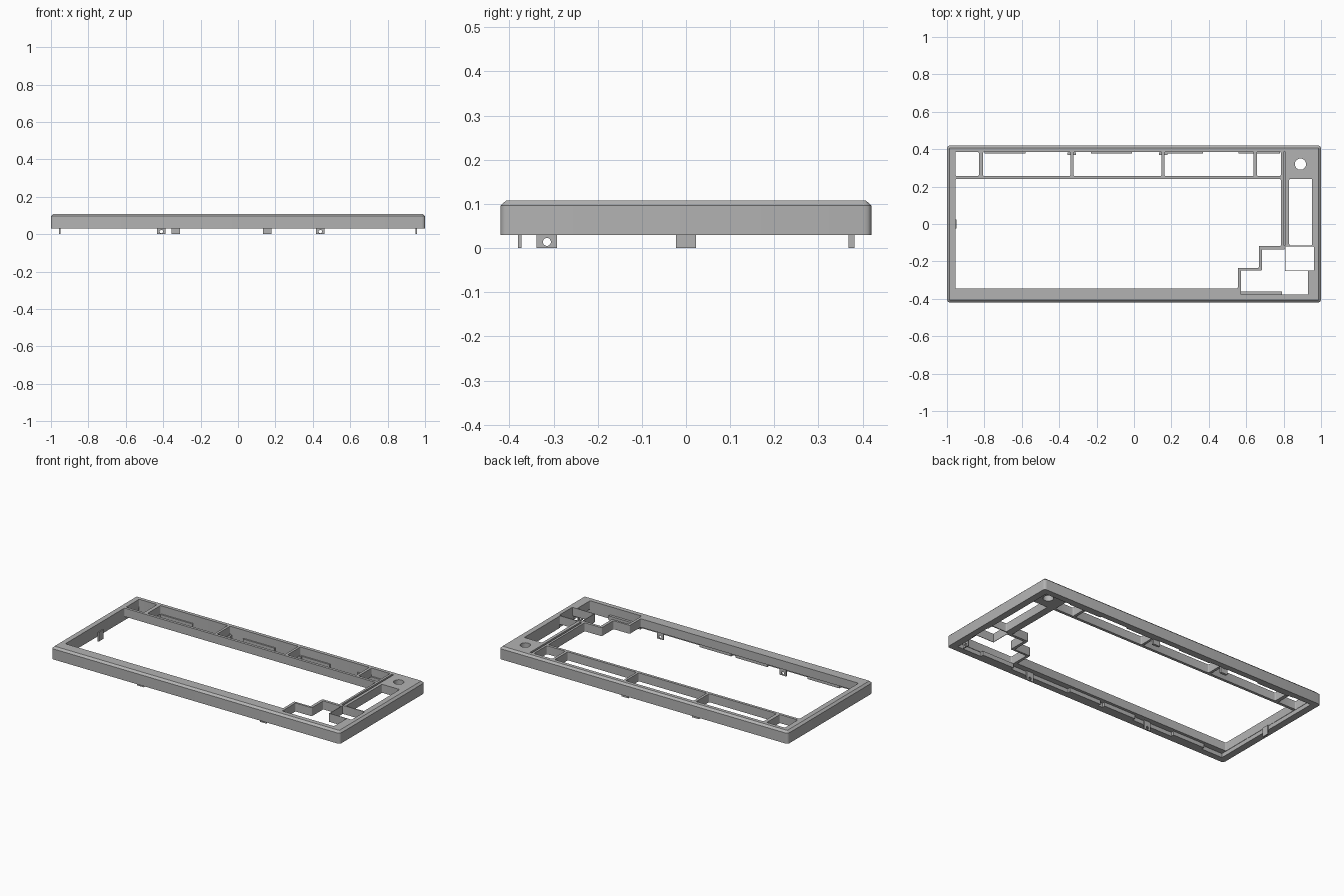
import bpy, bmesh
from mathutils import Vector

cube = bpy.data.objects.get("Cube")
if cube:
    bpy.data.objects.remove(cube, do_unlink=True)

grey = bpy.data.materials.new("case_grey")
grey.use_nodes = True
grey.diffuse_color = (0.45, 0.45, 0.45, 1)
grey.node_tree.nodes["Principled BSDF"].inputs["Base Color"].default_value = (0.45, 0.45, 0.45, 1)

BASE, SHOULDER, TOP, UNDER = 0.03, 0.096, 0.108, 0.055


def rect(x0, x1, y0, y1):
    return [(x0, y0), (x1, y0), (x1, y1), (x0, y1)]


def fillet(points, r, steps=3):
    """Round every corner of a 2D outline."""
    if r == 0:
        return points
    out = []
    for i, p in enumerate(points):
        p = Vector(p)
        a = p + (Vector(points[i - 1]) - p).normalized() * r
        b = p + (Vector(points[(i + 1) % len(points)]) - p).normalized() * r
        for k in range(steps + 1):
            t = k / steps
            out.append(a * (1 - t) ** 2 + p * 2 * t * (1 - t) + b * t * t)
    return out


def prism(name, outline, z0, z1, r=0.0, chamfer=None):
    """Extrude an outline upward, optionally with a chamfered top."""
    bm = bmesh.new()
    face = bm.faces.new([bm.verts.new((p[0], p[1], z0)) for p in fillet(outline, r)])
    ext = bmesh.ops.extrude_face_region(bm, geom=[face])["geom"]
    bmesh.ops.translate(bm, vec=(0, 0, z1 - z0),
                        verts=[g for g in ext if isinstance(g, bmesh.types.BMVert)])
    bmesh.ops.recalc_face_normals(bm, faces=bm.faces)
    if chamfer:
        top = [f for f in bm.faces if f.normal.z > 0.9]
        bmesh.ops.inset_region(bm, faces=top, thickness=chamfer, use_even_offset=True)
        for v in top[0].verts:
            v.co.z += TOP - z1
    mesh = bpy.data.meshes.new(name)
    bm.to_mesh(mesh)
    bm.free()
    mesh.materials.append(grey)
    obj = bpy.data.objects.new(name, mesh)
    bpy.context.collection.objects.link(obj)
    return obj


def cut(obj, cutters):
    """Subtract the cutters, bake the result and delete them."""
    for c in cutters:
        c.hide_render = True
        mod = obj.modifiers.new("cut", 'BOOLEAN')
        mod.operation, mod.solver, mod.object = 'DIFFERENCE', 'EXACT', c
    bpy.context.view_layer.update()
    graph = bpy.context.evaluated_depsgraph_get()
    mesh = bpy.data.meshes.new_from_object(obj.evaluated_get(graph))
    obj.modifiers.clear()
    obj.data = mesh
    for c in cutters:
        bpy.data.objects.remove(c, do_unlink=True)


def cylinder(name, centre, radius, axis):
    bpy.ops.mesh.primitive_cylinder_add(vertices=32, radius=radius, depth=0.3, location=centre)
    obj = bpy.context.object
    obj.name = name
    obj.rotation_euler = {'X': (0, 1.5708, 0), 'Y': (1.5708, 0, 0), 'Z': (0, 0, 0)}[axis]
    return obj


# Outer shell with chamfered top edge
case = prism("case_frame", rect(-1, 1, -0.42, 0.42), BASE, SHOULDER, 0.018, 0.013)

# Main key opening with a stepped corner, and the arrow key opening
main = [(-0.955, -0.345), (0.555, -0.345), (0.555, -0.235), (0.667, -0.235),
        (0.667, -0.118), (0.785, -0.118), (0.785, 0.24), (-0.955, 0.24)]
arrows = [(0.572, -0.378), (0.93, -0.378), (0.93, -0.25), (0.962, -0.25),
          (0.962, -0.12), (0.81, -0.12), (0.81, -0.135), (0.685, -0.135),
          (0.685, -0.248), (0.572, -0.248)]
column = rect(0.83, 0.953, -0.114, 0.24)
openings = [main, arrows, column]

# Function row openings
for x0, x1 in [(-0.955, -0.83), (-0.807, -0.34), (-0.324, 0.148), (0.163, 0.64), (0.657, 0.785)]:
    openings.append(rect(x0, x1, 0.257, 0.385))

cutters = [prism("underside_cutter", rect(-0.957, 0.957, -0.381, 0.381), 0, UNDER)]
cutters += [prism("opening_cutter", o, -0.1, 0.3, 0.006) for o in openings]
cutters.append(prism("groove_cutter", rect(0.799, 0.811, -0.112, 0.385), 0.07, 0.3))
cutters.append(cylinder("knob_hole_cutter", (0.89, 0.32, 0.15), 0.03, 'Z'))
cut(case, cutters)

# Thin walls around the upper arrow key
prism("arrow_wall_side", rect(0.808, 0.811, -0.25, -0.118), UNDER, TOP)
prism("arrow_wall_front", rect(0.808, 0.964, -0.2515, -0.2485), UNDER, TOP)

# Stiffening blocks inside the front and back walls
for side, centres in (("front", (0.68, 0.05, -0.2, -0.7)), ("back", (0.67, 0.26, -0.12, -0.69))):
    for x in centres:
        ys = (-0.384, -0.362) if side == "front" else (0.376, 0.386)
        prism(side + "_block", rect(x - 0.11, x + 0.11, *ys), BASE, UNDER + 0.002)

# Clip tabs below the walls, some with a screw hole
HALF, THIN = 0.023, 0.004
for name, x, y, axis, hole in [
        ("front_tab", -0.41, -0.376, 'Y', True), ("front_tab", 0.44, -0.376, 'Y', True),
        ("back_tab", -0.333, 0.375, 'Y', False), ("back_tab", 0.156, 0.375, 'Y', False),
        ("right_tab", -0.953, 0, 'X', False), ("left_tab", 0.953, -0.315, 'X', True)]:
    hx, hy = (HALF, THIN) if axis == 'Y' else (THIN, HALF)
    if name == "back_tab":
        hy = 0.007
    tab = prism(name, rect(x - hx, x + hx, y - hy, y + hy), 0, UNDER + 0.002)
    if hole:
        cut(tab, [cylinder("hole_cutter", (x, y, 0.014), 0.009, axis)])

# Smooth the small rounded corners, keep real edges sharp
bpy.ops.object.select_all(action='DESELECT')
case.select_set(True)
bpy.context.view_layer.objects.active = case
bpy.ops.object.shade_smooth_by_angle(angle=0.6)
